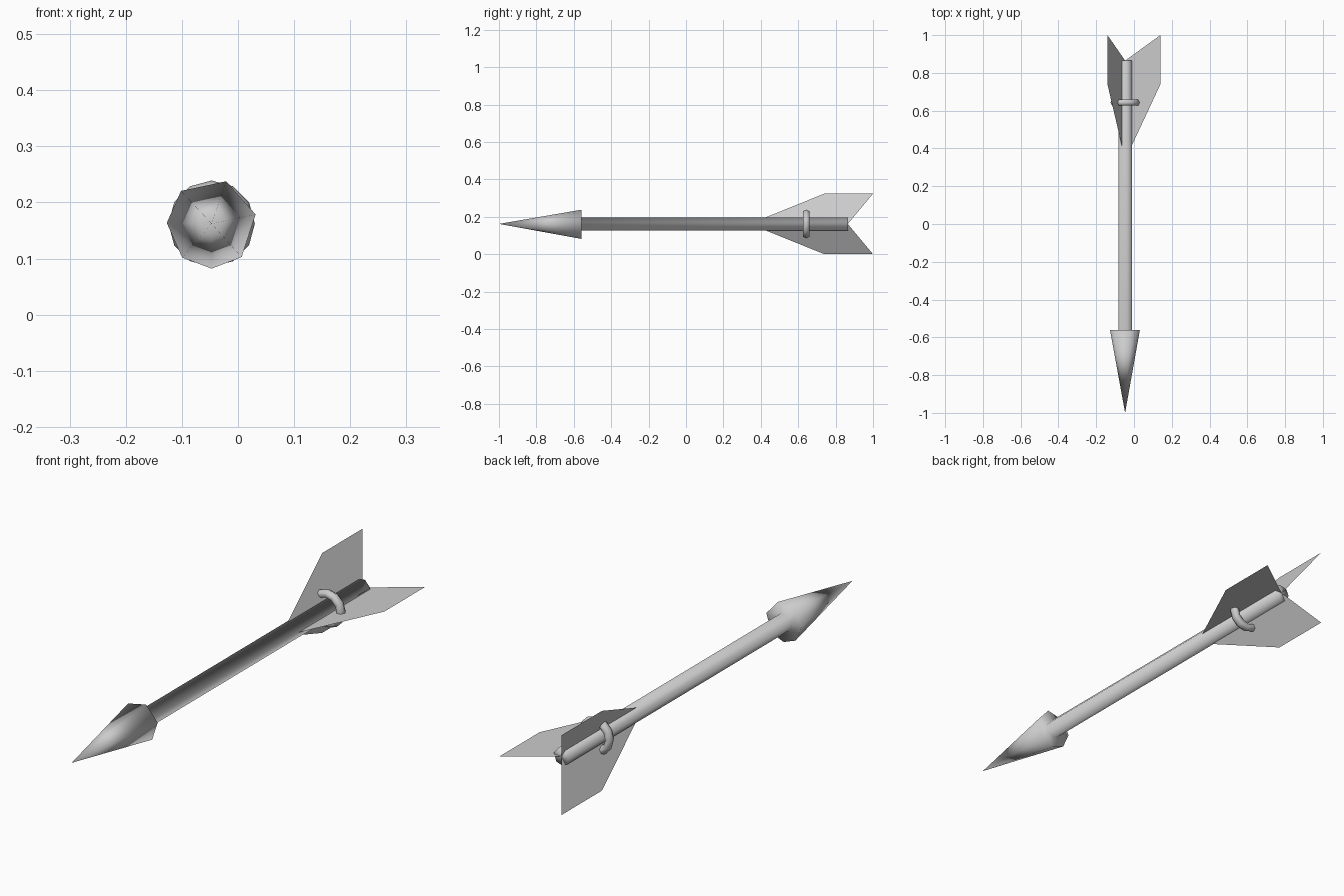
import bpy, bmesh
from math import sin, cos, radians, pi
from mathutils import Matrix

cube = bpy.data.objects.get("Cube")
if cube:
    bpy.data.objects.remove(cube, do_unlink=True)

AXIS_X, AXIS_Z = -0.047, 0.162   # centre line of the arrow

grey = bpy.data.materials.new("plain_grey")
grey.use_nodes = True
grey.diffuse_color = (0.6, 0.6, 0.6, 1)
grey.node_tree.nodes["Principled BSDF"].inputs["Base Color"].default_value = (0.6, 0.6, 0.6, 1)


def polar(radius, degrees, y):
    a = radians(degrees)
    return (AXIS_X + radius * cos(a), y, AXIS_Z + radius * sin(a))


def finish(bm, name, smooth):
    mesh = bpy.data.meshes.new(name)
    for f in bm.faces:
        f.smooth = smooth
    bm.to_mesh(mesh)
    bm.free()
    mesh.materials.append(grey)
    obj = bpy.data.objects.new(name, mesh)
    bpy.context.collection.objects.link(obj)
    return obj


# Head and shaft: one softly shaded seven-sided body
SIDES = [12, 71, 133, 179, 229, 270, 312]
bm = bmesh.new()
tip = bm.verts.new(polar(0, 0, -1.0))
rings = [[bm.verts.new(polar(r, a, y)) for a in SIDES]
         for r, y in [(0.08, -0.56), (0.036, -0.56), (0.036, 0.865)]]
n = len(SIDES)
for i in range(n):
    j = (i + 1) % n
    bm.faces.new((tip, rings[0][i], rings[0][j]))
    for a, b in zip(rings, rings[1:]):
        bm.faces.new((a[i], b[i], b[j], a[j]))
bm.faces.new(rings[-1])
bmesh.ops.recalc_face_normals(bm, faces=bm.faces)
finish(bm, "head_and_shaft", True)

# Three thin fins around the tail
FIN = [(0.0, 0.41), (0.033, 0.41), (0.187, 0.74), (0.187, 1.0), (0.0, 0.865)]
for name, angle in [("left_fin", 0), ("upper_right_fin", 120), ("lower_right_fin", 240)]:
    bm = bmesh.new()
    bm.faces.new([bm.verts.new(polar(r, angle, y)) for r, y in FIN])
    finish(bm, name, False)

# Binding ring that holds the fins
bm = bmesh.new()
MAJOR, MINOR, RING_Y = 12, 6, 0.643
loops = []
for i in range(MAJOR):
    loops.append([bm.verts.new(polar(0.06 + 0.017 * cos(2 * pi * k / MINOR), 360 * i / MAJOR,
                                     RING_Y + 0.019 * sin(2 * pi * k / MINOR)))
                  for k in range(MINOR)])
for i in range(MAJOR):
    a, b = loops[i], loops[(i + 1) % MAJOR]
    for k in range(MINOR):
        m = (k + 1) % MINOR
        bm.faces.new((a[k], a[m], b[m], b[k]))
bmesh.ops.recalc_face_normals(bm, faces=bm.faces)
finish(bm, "binding_ring", True)
